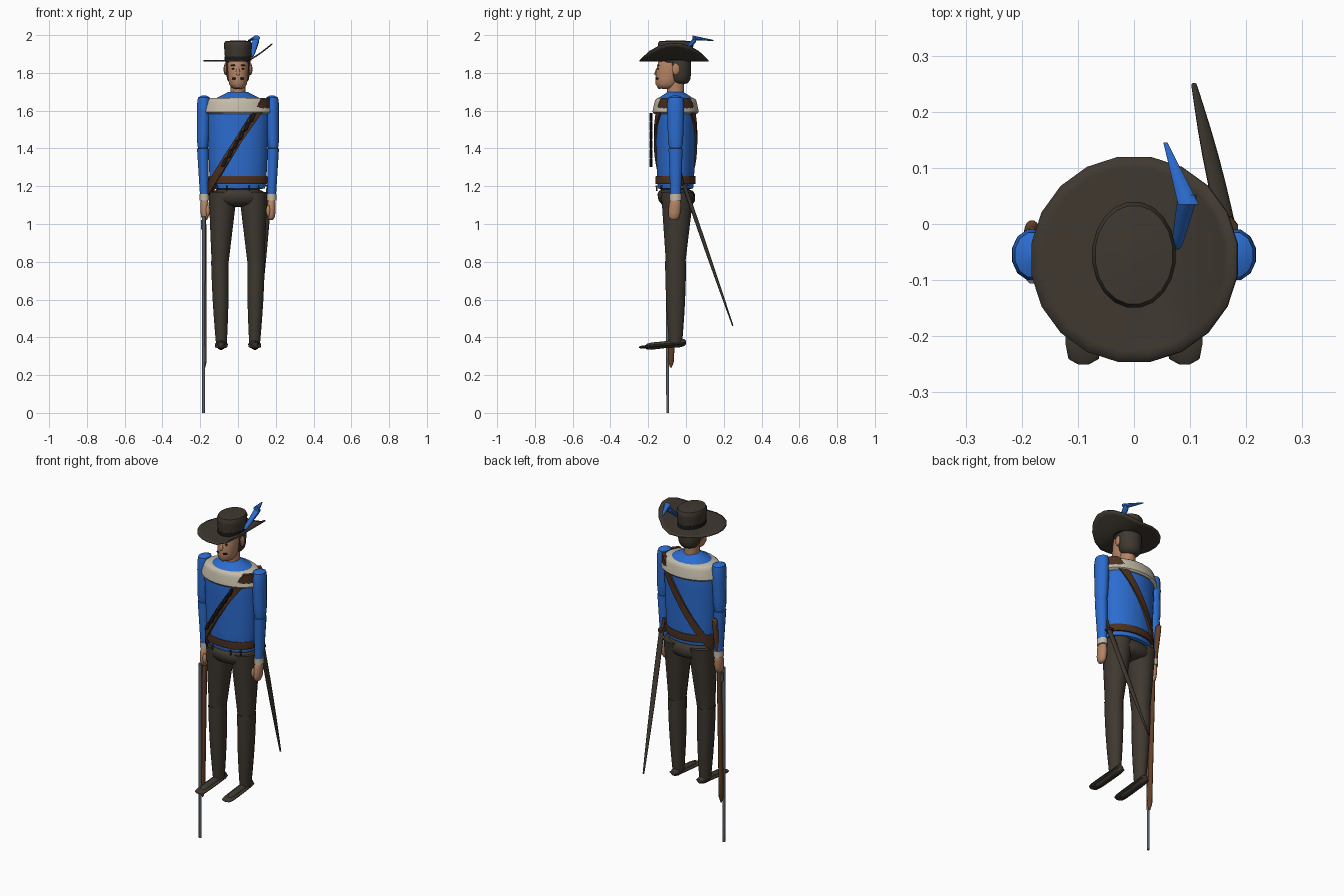
import bpy, bmesh, math
from mathutils import Vector

if "Cube" in bpy.data.objects:
    bpy.data.objects.remove(bpy.data.objects["Cube"])


def material(name, red, green, blue):
    mat = bpy.data.materials.new(name)
    mat.use_nodes = True
    colour = (red, green, blue, 1)
    mat.diffuse_color = colour
    mat.node_tree.nodes["Principled BSDF"].inputs["Base Color"].default_value = colour
    return mat


cloth = material("blue cloth", .025, .15, .62)
dark = material("dark brown cloth", .05, .04, .03)
leather = material("belt leather", .07, .03, .015)
wood = material("wood", .13, .05, .02)
linen = material("cream linen", .55, .5, .4)
skin = material("skin", .46, .23, .13)
steel = material("steel", .1, .12, .14)
black = material("black", .01, .01, .01)

# The figure's upright axis lies slightly forward of the middle
AXIS = Vector((0, -.055, 0))


def finish(name, bm, mat):
    bmesh.ops.recalc_face_normals(bm, faces=bm.faces)
    mesh = bpy.data.meshes.new(name)
    bm.to_mesh(mesh)
    bm.free()
    mesh.materials.append(mat)
    ob = bpy.data.objects.new(name, mesh)
    ob.location = AXIS
    bpy.context.collection.objects.link(ob)
    bpy.ops.object.select_all(action='DESELECT')
    ob.select_set(True)
    bpy.context.view_layer.objects.active = ob
    bpy.ops.object.shade_smooth_by_angle(angle=math.radians(45))
    return ob


def bridge(bm, first, second):
    for i in range(len(first)):
        bm.faces.new((first[i - 1], first[i], second[i], second[i - 1]))


def turn(i, count):
    angle = math.tau * (i + .5) / count
    return math.cos(angle), math.sin(angle)


# Tapered elliptical body between two points; a low "rounding" power gives an
# egg, a high one a soft-edged cylinder, and none leaves the ends flat
def limb(name, mat, start, end, wide, end_wide=None, deep=1, rounding=None, bulge=0, sides=12):
    start, end = Vector(start), Vector(end)
    end_wide = end_wide or wide
    span = end - start
    depth_axis = Vector((0, 0, 1)) if abs(span.y) > abs(span.z) else Vector((0, 1, 0))
    bm = bmesh.new()
    rings = []
    steps = 8
    for k in range(steps + 1):
        along = -math.cos(math.pi * k / steps)
        t = (along + 1) / 2
        radius = wide + (end_wide - wide) * t + bulge * math.sin(math.pi * t)
        if rounding:
            radius *= max(.3, (1 - abs(along) ** rounding) ** (1 / rounding))
        ring = []
        for i in range(sides):
            c, s = turn(i, sides)
            offset = Vector((radius * c, 0, 0)) + depth_axis * radius * deep * s
            ring.append(bm.verts.new(start + span * t + offset))
        rings.append(ring)
    for first, second in zip(rings, rings[1:]):
        bridge(bm, first, second)
    bm.faces.new(rings[0])
    bm.faces.new(rings[-1])
    return finish(name, bm, mat)


def pair(name, mat, start, end, *args, **options):
    for side, word in ((1, "left_"), (-1, "right_")):
        ends = [(side * x, y, z) for x, y, z in (start, end)]
        limb(word + name, mat, *ends, *args, **options)


# Small upright egg on both sides of the face
def face_pair(name, mat, x, y, z, wide, tall, deep):
    pair(name, mat, (x, y, z - tall), (x, y, z + tall), wide, deep=deep, rounding=2, sides=8)


# Jacket, belt, collar and hips
limb("jacket", cloth, (0, 0, 1.17), (0, 0, 1.67), .15, .17, deep=.65, rounding=12, sides=20)
limb("jacket_neck", cloth, (0, 0, 1.66), (0, 0, 1.7), .13, .05, deep=.8, sides=20)
limb("belt", leather, (0, 0, 1.21), (0, 0, 1.255), .158, deep=.68, rounding=20, sides=20)
limb("collar", linen, (0, 0, 1.58), (0, 0, 1.67), .19, .16, deep=.67, rounding=8, sides=24)
limb("hips", dark, (0, .01, 1.09), (0, 0, 1.19), .14, .155, deep=.67, rounding=3, sides=18)
for x in (.06, .11):
    y = -.7 * math.sqrt(.155 ** 2 - x ** 2)
    pair("belt_lace", dark, (x, y, 1.175), (x, y, 1.205), .003, .006, sides=6)

# Shoulder strap looped round the chest, with powder charges hung on it
SLOPE = 1.6


def strap_height(x):
    return min(1.44 + SLOPE * x, 1.63)


bm = bmesh.new()
loops = []
for i in range(40):
    c, s = turn(i, 40)
    z = strap_height(.16 * c)
    chest = .15 + (z - 1.17) * .04
    loops.append([bm.verts.new(((chest + out) * c, (chest * .65 + out) * s, z + up))
                  for out, up in ((-.01, -.035), (.01, -.035), (.01, .035), (-.01, .035))])
for i in range(len(loops)):
    bridge(bm, loops[i - 1], loops[i])
finish("shoulder_strap", bm, leather)
for i in range(6):
    x = (i - 2.4) * .03
    z = strap_height(x)
    limb("powder_charge", black, (x - .01, -.13, z - .024), (x + .01, -.13, z + .024),
         .011, deep=.8, rounding=6, sides=8)

# Arms
pair("upper_arm", cloth, (.186, 0, 1.39), (.18, 0, 1.68), .032, .039, deep=1.25, rounding=6)
pair("forearm", cloth, (.186, 0, 1.4), (.178, 0, 1.15), .032, .024, deep=1.2)
pair("cuff", linen, (.178, 0, 1.125), (.178, 0, 1.16), .027, deep=1.2)
pair("hand", skin, (.175, -.01, 1.02), (.178, 0, 1.14), .023, deep=1.45, rounding=3)
pair("thumb", skin, (.16, -.03, 1.04), (.16, -.03, 1.1), .012, rounding=2)

# Legs
pair("thigh", dark, (.08, .01, 1.17), (.095, 0, .79), .078, .046, deep=1.15)
pair("boot_shaft", dark, (.096, 0, .805), (.088, 0, .37), .048, .03, deep=1.2, bulge=.004)
pair("shoe", dark, (.087, .055, .37), (.09, -.195, .347), .035, .035,
     deep=.25, rounding=5)
pair("shoe_instep", dark, (.087, .055, .373), (.09, -.16, .35), .036, .03,
     deep=.9, rounding=3, bulge=-.012)

# Head and face
limb("neck", skin, (0, 0, 1.68), (0, 0, 1.77), .042, deep=1.1)
limb("head", skin, (0, -.05, 1.715), (0, -.015, 1.89), .05, .06, deep=1.3, rounding=4, sides=16)
limb("hair", dark, (0, .025, 1.74), (0, .015, 1.9), .06, .072, deep=.95, rounding=4, sides=16)
limb("nose", skin, (0, -.106, 1.785), (0, -.09, 1.84), .014, .006, rounding=2, sides=8)
limb("chin_beard", dark, (0, -.085, 1.715), (0, -.085, 1.755), .015, rounding=2, sides=8)
face_pair("ear", skin, .067, 0, 1.82, .01, .03, 2)
face_pair("moustache", black, .015, -.095, 1.77, .02, .008, .6)
face_pair("eye", black, .025, -.092, 1.822, .009, .005, .5)
face_pair("eyebrow", dark, .025, -.091, 1.84, .015, .004, .4)

# Wide hat, one side of the brim turned up
bm = bmesh.new()
loops = []
for k in range(7):
    radius = .06 + .125 * k / 6
    ring = []
    for i in range(20):
        c, s = turn(i, 20)
        lift = max(0, radius * c - .045) ** 1.3
        ring.append(bm.verts.new((radius * c, radius * s - .008, 1.864 + 1.2 * lift)))
    loops.append(ring)
for inner, outer in zip(loops, loops[1:]):
    bridge(bm, inner, outer)
brim = finish("hat_brim", bm, dark)
thickness = brim.modifiers.new("thickness", 'SOLIDIFY')
thickness.thickness, thickness.offset = .007, 0
limb("hat_crown", dark, (0, 0, 1.85), (0, 0, 1.972), .068, .077, deep=1.27, rounding=8, sides=20)
limb("hat_band", black, (0, 0, 1.865), (0, 0, 1.888), .072, deep=1.26, sides=20)
limb("feather_stem", cloth, (.075, .01, 1.89), (.097, .11, 1.98), .01, .02, rounding=6, sides=8)
limb("feather_tip", cloth, (.097, .09, 1.985), (.056, .2, 1.972), .02, .004, deep=.7, sides=8)

# Musket carried muzzle down
limb("musket_butt", wood, (-.182, .045, 1.365), (-.18, 0, 1.08), .015, .012, deep=1.4, rounding=8)
limb("musket_stock", wood, (-.18, 0, 1.1), (-.177, -.025, .24), .012, deep=1.35, rounding=20)
limb("musket_barrel", steel, (-.182, -.042, 0), (-.182, -.042, 1.04), .008, .01, sides=8)
limb("musket_lock", steel, (-.19, -.015, .97), (-.19, -.015, 1.02), .006, deep=2, sides=6)

# Sword in its scabbard at the other hip
limb("scabbard", dark, (.166, .047, 1.2), (.107, .303, .46), .016, .005, deep=.7, bulge=.004)
limb("sword_guard", leather, (.165, .043, 1.2), (.165, .041, 1.21), .022, deep=1.3, sides=8)
limb("sword_grip", leather, (.165, .043, 1.2), (.165, .023, 1.27), .008, .01, sides=8)
